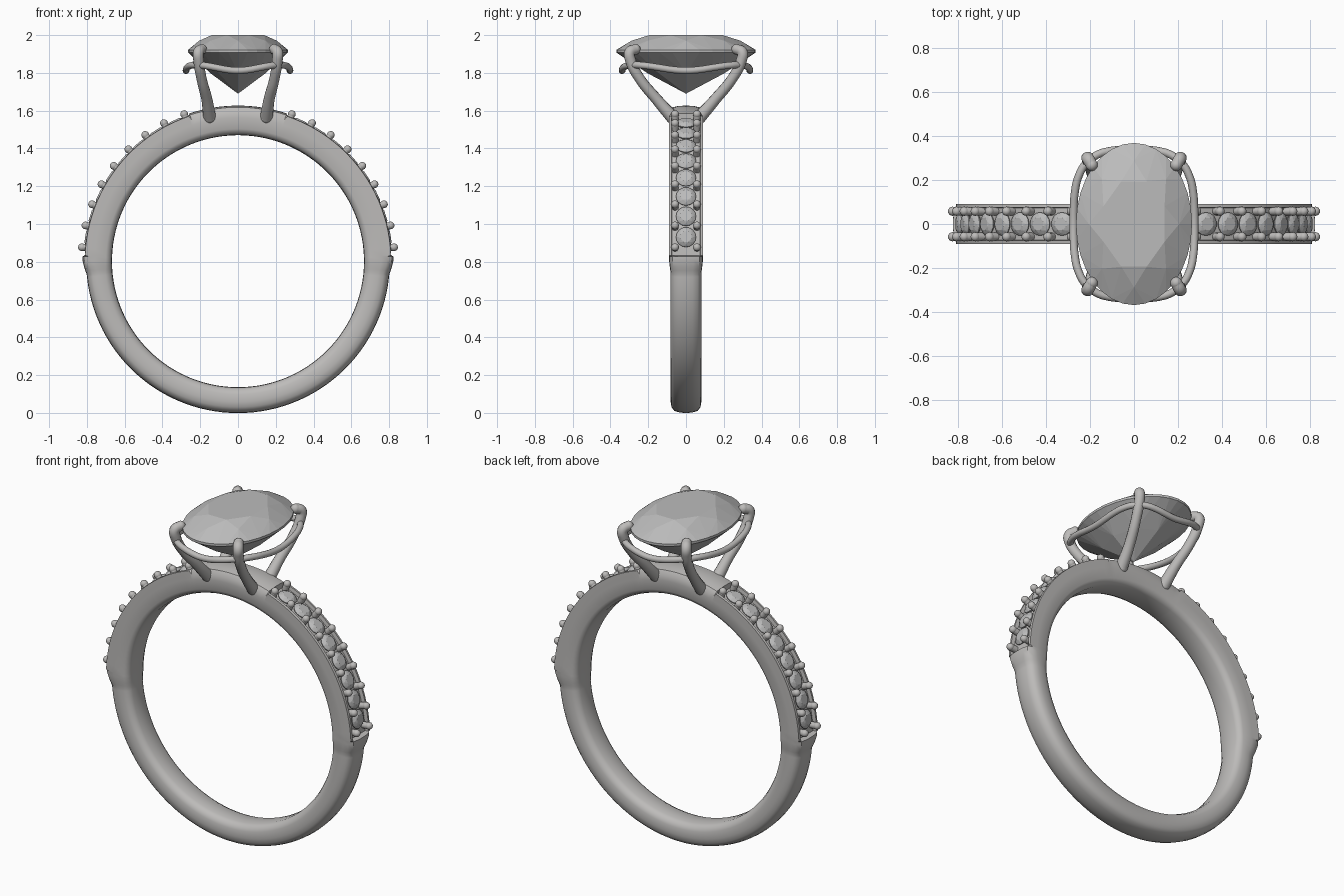
import bpy, bmesh
from math import sin, cos, radians, pi
from mathutils import Matrix, Vector

if "Cube" in bpy.data.objects:
    bpy.data.objects.remove(bpy.data.objects["Cube"])

CENTER = Vector((0, 0, 0.803))


def material(name, colour):
    m = bpy.data.materials.new(name)
    m.use_nodes = True
    m.diffuse_color = colour
    m.node_tree.nodes["Principled BSDF"].inputs["Base Color"].default_value = colour
    return m


metal = material("silver metal", (0.51, 0.50, 0.49, 1))
stone = material("grey stone", (0.50, 0.50, 0.50, 1))


def make(name, bm, mat, smooth=None):
    bmesh.ops.recalc_face_normals(bm, faces=bm.faces)
    mesh = bpy.data.meshes.new(name)
    bm.to_mesh(mesh)
    bm.free()
    mesh.materials.append(mat)
    ob = bpy.data.objects.new(name, mesh)
    bpy.context.collection.objects.link(ob)
    if smooth:
        shade(ob, smooth)
    return ob


def shade(ob, angle):
    bpy.ops.object.select_all(action='DESELECT')
    ob.select_set(True)
    bpy.context.view_layer.objects.active = ob
    bpy.ops.object.shade_smooth_by_angle(angle=radians(angle))


def radial(angle, r, y=0):
    """Frame on the band whose z axis points away from the band centre."""
    a = radians(angle)
    pos = CENTER + Vector((r * cos(a), y, r * sin(a)))
    return Matrix.Translation(pos) @ Matrix.Rotation(pi / 2 - a, 4, 'Y')


# Band: half cross-sections (width, radius) from the inside to the outside
INNER = [(0, .667), (.055, .669), (.078, .68), (.088, .70)]
PLAIN = [(0, .667), (.045, .669), (.068, .68), (.08, .705),
         (.081, .745), (.077, .772), (.062, .792), (.034, .801), (0, .804)]
CHANNEL = INNER + [(.09, .76), (.09, .81), (.076, .812), (.073, .79), (0, .79)]
CROWN = INNER + [(.09, .76), (.088, .79), (.072, .815), (.04, .822), (0, .824)]


def section(a):
    if 2 < a < 71.5:
        return CHANNEL
    if a > 0:
        return CROWN
    t = min(1, -a / 5)
    return [(p[0] + (q[0] - p[0]) * t, p[1] + (q[1] - p[1]) * t)
            for p, q in zip(CROWN, PLAIN)]


steps = list(range(-90, -5, 3)) + [-5, -3.5, -2, 0.5, 1.8, 2.2]
steps += list(range(5, 71, 3)) + [71.2, 71.8] + list(range(74, 90, 3))
around = [(a, a) for a in steps] + [(90, 90)] + [(180 - a, a) for a in reversed(steps[1:])]

bm = bmesh.new()
loops = []
for theta, a in around:
    half = section(a)
    full = half + [(-y, r) for y, r in reversed(half[1:-1])]
    c, s = cos(radians(theta)), sin(radians(theta))
    loops.append([bm.verts.new(CENTER + Vector((r * c, y, r * s))) for y, r in full])
for i, loop in enumerate(loops):
    nxt = loops[(i + 1) % len(loops)]
    for j in range(len(loop)):
        k = (j + 1) % len(loop)
        bm.faces.new((loop[j], loop[k], nxt[k], nxt[j]))
make("band", bm, metal, 40)


# Faceted stones: table, crown mids, girdle, pavilion mids and culet
def add_gem(bm, matrix, crown, girdle, pavilion, facets=8, rim=32):
    def ring(n, r, z, shift):
        return [Vector((r * cos(2 * pi * (i + shift) / n), r * sin(2 * pi * (i + shift) / n), z))
                for i in range(n)]
    low = -girdle
    pts = ring(facets, .57, crown, .5) + ring(facets, .78, crown * .62, 0)
    pts += ring(rim, 1, 0, 0) + ring(rim, 1, low, 0)
    pts += ring(facets, .55, low - pavilion * .505, 0) + [Vector((0, 0, low - pavilion))]
    verts = [bm.verts.new(matrix @ p) for p in pts]
    bmesh.ops.convex_hull(bm, input=verts)


bm = bmesh.new()
add_gem(bm, Matrix.Translation((0, 0, 1.922)) @ Matrix.Diagonal((.264, .369, 1, 1)),
        .078, .014, .218)
bmesh.ops.dissolve_limit(bm, angle_limit=radians(1), verts=bm.verts, edges=bm.edges)
make("centre_stone", bm, stone)

# Small stones and their beads along both shoulders
PITCH = 8.1
gems, beads = bmesh.new(), bmesh.new()
for mirror in (False, True):
    for i in range(9):
        a = 5.1 + PITCH * i
        gem_a = a + PITCH / 2
        if mirror:
            a, gem_a = 180 - a, 180 - gem_a
        if i < 8:
            add_gem(gems, radial(gem_a, .803) @ Matrix.Diagonal((.053, .053, 1, 1)),
                    .016, .004, .04, rim=16)
        for y in (-.058, .058):
            bmesh.ops.create_uvsphere(beads, u_segments=14, v_segments=8, radius=.021,
                                      matrix=radial(a, .829, y))
            bmesh.ops.create_cone(beads, segments=14, radius1=.019, radius2=.019, depth=.05,
                                  cap_ends=True, matrix=radial(a, .803, y))
make("shoulder_stones", gems, stone)
make("shoulder_beads", beads, metal, 50)


def wire(name, pts, depth, cyclic=False):
    """Round wire through points (x, y, z, thickness)."""
    cu = bpy.data.curves.new(name, 'CURVE')
    cu.dimensions = '3D'
    cu.bevel_depth = depth
    cu.bevel_resolution = 4
    cu.resolution_u = 6
    cu.use_fill_caps = not cyclic
    sp = cu.splines.new('BEZIER')
    sp.bezier_points.add(len(pts) - 1)
    for bp, p in zip(sp.bezier_points, pts):
        bp.co = p[:3]
        bp.radius = p[3]
        bp.handle_left_type = bp.handle_right_type = 'AUTO'
    sp.use_cyclic_u = cyclic
    cu.materials.append(metal)
    ob = bpy.data.objects.new(name, cu)
    bpy.context.collection.objects.link(ob)
    bpy.ops.object.select_all(action='DESELECT')
    ob.select_set(True)
    bpy.context.view_layer.objects.active = ob
    bpy.ops.object.convert(target='MESH')
    shade(bpy.context.object, 60)


# Four claws with rounded ends
CLAW = [(.15, .072, 1.565, 1.2), (.165, .155, 1.66, 1.02), (.193, .245, 1.77, .95),
        (.208, .293, 1.865, 1), (.209, .297, 1.91, 1), (.192, .268, 1.925, .95)]
ends = bmesh.new()
for sx, side in ((1, "left"), (-1, "right")):
    for sy, face in ((-1, "front"), (1, "back")):
        pts = [(x * sx, y * sy, z, r) for x, y, z, r in CLAW]
        wire(face + "_" + side + "_claw", pts, .029)
        for p in (pts[0], pts[-1]):
            bmesh.ops.create_uvsphere(ends, u_segments=16, v_segments=10, radius=.029 * p[3],
                                      matrix=Matrix.Translation(p[:3]))
make("claw_ends", ends, metal, 60)

# Support rail: rounded oval dipping between the claws
rail = []
for i in range(32):
    t = 2 * pi * i / 32
    c, s = cos(t), sin(t)
    k = (abs(c) ** 3.2 + abs(s) ** 3.2) ** (-1 / 3.2)
    rail.append((.275 * c * k, .338 * s * k, 1.842 - .03 * cos(2 * t) ** 2, 1))
wire("support_rail", rail, .018, True)
